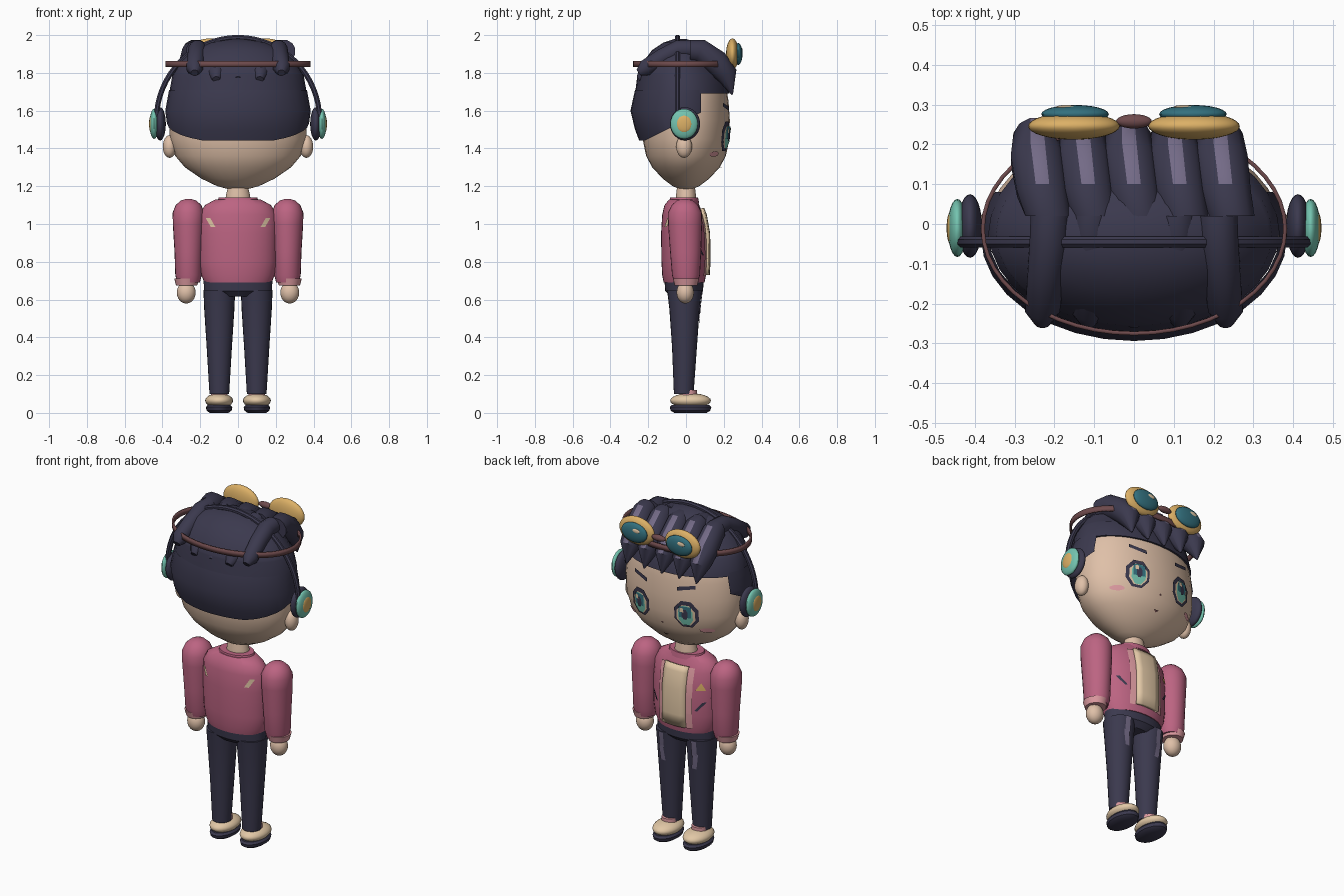
import bpy, bmesh
from math import sin, cos, pi, sqrt
from mathutils import Vector, Matrix

cube = bpy.data.objects.get("Cube")
if cube:
    bpy.data.objects.remove(cube)


def material(name, hex_code):
    srgb = [int(hex_code[i:i + 2], 16) / 255 for i in (0, 2, 4)]
    col = [c / 12.92 if c < 0.04 else ((c + 0.055) / 1.055) ** 2.4 for c in srgb] + [1]
    m = bpy.data.materials.new(name)
    m.use_nodes = True
    m.diffuse_color = col
    m.node_tree.nodes["Principled BSDF"].inputs["Base Color"].default_value = col
    return m


NAVY = material("navy", "3b394e")
SKIN = material("skin", "dfc0a8")
PINK = material("jacket pink", "bc6482")
BLUSH = material("light pink", "dc9aa0")
TEAL = material("teal", "74c4b0")
GOLD = material("gold", "dcb066")
LENS = material("deep teal", "33707e")
BROWN = material("strap brown", "6e4a4c")
LILAC = material("lilac", "736a86")
CREAM = material("cream", "e2c8a6")


def finish(name, bm, mat, extra=None, recalc=True):
    if recalc:
        bmesh.ops.recalc_face_normals(bm, faces=bm.faces)
    me = bpy.data.meshes.new(name)
    bm.to_mesh(me)
    bm.free()
    ob = bpy.data.objects.new(name, me)
    bpy.context.scene.collection.objects.link(ob)
    me.materials.append(mat)
    if extra:
        me.materials.append(extra)
    bpy.ops.object.select_all(action='DESELECT')
    ob.select_set(True)
    bpy.context.view_layer.objects.active = ob
    bpy.ops.object.shade_smooth_by_angle(angle=0.7)
    return ob


def bridge(bm, rings, caps=True):
    """Join successive vertex loops into a skin."""
    n = len(rings[0])
    for a, b in zip(rings, rings[1:]):
        for i in range(n):
            j = (i + 1) % n
            bm.faces.new((a[i], a[j], b[j], b[i]))
    if caps:
        bm.faces.new(rings[0])
        bm.faces.new(rings[-1])


def loft(name, prof, mat, x=0, n=32, caps=True, cuts=()):
    """Elliptical rings from (z, x radius, y radius, y centre)."""
    bm = bmesh.new()
    bridge(bm, [[bm.verts.new((x + rx * cos(2 * pi * i / n), cy + ry * sin(2 * pi * i / n), z))
                 for i in range(n)] for z, rx, ry, cy in prof], caps)
    for co, no in cuts:
        bmesh.ops.bisect_plane(bm, geom=bm.verts[:] + bm.edges[:] + bm.faces[:],
                               plane_co=co, plane_no=no, clear_outer=True)
    return finish(name, bm, mat)


def tube(name, path, side, mat, n=12, extra=None, rule=None):
    """Sweep a circle along (point, radius) pairs."""
    bm, rings = bmesh.new(), []
    pts = [Vector(p) for p, r in path]
    side = Vector(side)
    for i, (p, r) in enumerate(path):
        t = pts[min(i + 1, len(pts) - 1)] - pts[max(i - 1, 0)]
        up = t.cross(side).normalized()
        rings.append([bm.verts.new(pts[i] + r * (side * cos(a) + up * sin(a)))
                      for a in [2 * pi * (k + 0.5) / n for k in range(n)]])
    bridge(bm, rings)
    bmesh.ops.recalc_face_normals(bm, faces=bm.faces)
    if rule:
        for f in bm.faces:
            f.material_index = int(rule(f))
    return finish(name, bm, mat, extra)


def ball(name, loc, size, mat, seg=24):
    bm = bmesh.new()
    bmesh.ops.create_uvsphere(bm, u_segments=seg, v_segments=seg // 2, radius=1,
                              matrix=Matrix.Translation(loc) @ Matrix.Diagonal((*size, 1)))
    return finish(name, bm, mat)


def surface_y(prof, x, z, side):
    for a, b in zip(prof, prof[1:]):
        if a[0] <= z <= b[0]:
            t = (z - a[0]) / (b[0] - a[0])
            rx, ry, cy = [a[k] + t * (b[k] - a[k]) for k in (1, 2, 3)]
            return cy + side * ry * sqrt(max(0, 1 - (x / rx) ** 2))
    return 0


def decal(name, outline, prof, mat, off=0.006, side=1, shift=0):
    """Thin painted shape laid on a lofted body."""
    bm = bmesh.new()
    n = len(outline)
    mid = (sum(p[0] for p in outline) / n, sum(p[1] for p in outline) / n)
    vs = [bm.verts.new((x, surface_y(prof, x - shift, z, side) + side * off, z))
          for x, z in outline + [mid]]
    for i in range(n):
        f = bm.faces.new((vs[i], vs[(i + 1) % n], vs[n]))
        f.normal_update()
        if f.normal.y * side < 0:
            f.normal_flip()
    return finish(name, bm, mat, recalc=False)


def oval(x, z, rx, rz, n=8):
    return [(x + rx * cos(2 * pi * (i + 0.5) / n), z + rz * sin(2 * pi * (i + 0.5) / n)) for i in range(n)]


def box(x, z, w, h, lean=0):
    return [(x - w - lean, z - h), (x + w - lean, z - h), (x + w + lean, z + h), (x - w + lean, z + h)]


# Head and hair shells
head = [(z, 0.365 * f, 0.232 * f, 0) for z, f in (
    (1.183, 0.12), (1.2, 0.3), (1.24, 0.53), (1.3, 0.77), (1.36, 0.91), (1.45, 0.99),
    (1.55, 1), (1.65, 0.97), (1.75, 0.9), (1.85, 0.68))]
loft("head", head, SKIN)
loft("hair_cap", [(1.69, 0.365, 0.25, -0.02), (1.79, 0.347, 0.232, -0.025), (1.8, 0.34, 0.225, -0.03),
                  (1.86, 0.305, 0.195, -0.03), (1.92, 0.24, 0.15, -0.03), (1.96, 0.15, 0.09, -0.03),
                  (1.98, 0.04, 0.03, -0.03)], NAVY)
loft("hair_back", [(1.42, 0.345, 0.21, -0.03), (1.5, 0.372, 0.24, -0.03), (1.6, 0.385, 0.264, -0.03),
                   (1.71, 0.365, 0.245, -0.025)], NAVY, caps=False,
     cuts=[((0, 0.08, 1.6), (0, 1, 0)), ((0, -0.2, 1.45), (0, 0.45, -0.9)),
           ((0, 0, 1.443), (0, 0, -1))])

# Fringe and swept-back locks
for i in range(5):
    x = (i - 2) * 0.115
    tube("fringe_lock", [((x + 0.015, 0.02, 1.915), 0.06), ((x, 0.075, 1.915), 0.066),
                         ((x - 0.012, 0.16, 1.855), 0.07), ((x - 0.015, 0.215, 1.79), 0.06),
                         ((x - 0.01, 0.245, 1.685), 0.004)], (1, 0, 0), NAVY, extra=LILAC,
         rule=lambda f: abs(f.normal.x) < 0.2 and f.normal.z > 0.35 and f.normal.y > 0.2)
    low = 0 if i in (0, 4) else 0.035
    tube("back_lock", [((x * 0.92, 0.02, 1.925), 0.05), ((x * 0.93, -0.04, 1.925), 0.05),
                       ((x * 0.96, -0.12, 1.885 - low / 2), 0.048), ((x, -0.215, 1.825 - low), 0.045),
                       ((x, -0.25, 1.8 - low), 0.02)], (1, 0, 0), NAVY)

# Headphones
tube("headphone_band", [((0.432 * cos(a), -0.045, 1.55 + 0.437 * sin(a)), 0.015)
                        for a in [pi * k / 32 for k in range(33)]], (0, 1, 0), NAVY, n=8)
for s in (-1, 1):
    ball("ear", (s * 0.362, -0.01, 1.41), (0.036, 0.042, 0.06), SKIN)
    ball("ear_pad", (s * 0.412, -0.005, 1.53), (0.03, 0.08, 0.088), NAVY)
    ball("ear_cup", (s * 0.444, -0.01, 1.53), (0.024, 0.073, 0.08), TEAL)
    ball("ear_cup_button", (s * 0.46, -0.01, 1.53), (0.011, 0.042, 0.047), GOLD)

# Goggles on the hair
strap = loft("goggle_strap", [(z, 0.385, 0.268, -0.012) for z in (1.83, 1.862)], BROWN, n=48, caps=False)
strap.modifiers.new("thickness", 'SOLIDIFY').thickness = 0.01
ball("goggle_bridge", (0, 0.258, 1.9), (0.045, 0.018, 0.018), BROWN)
for s in (-1, 1):
    ball("goggle_rim", (s * 0.151, 0.246, 1.9), (0.115, 0.034, 0.082), GOLD, 32)
    ball("goggle_lens", (s * 0.148, 0.276, 1.9), (0.085, 0.023, 0.058), LENS)
    ball("goggle_glint", (s * 0.148 - 0.022, 0.294, 1.92), (0.026, 0.005, 0.013), CREAM)

# Face
for s in (-1, 1):
    x = s * 0.15
    decal("eye_outline", oval(x, 1.465, 0.072, 0.085), head, NAVY, 0.007)
    decal("eye_white", oval(x, 1.46, 0.055, 0.066), head, CREAM, 0.011)
    decal("iris", oval(x, 1.46, 0.043, 0.064), head, TEAL, 0.014)
    decal("iris_shade", box(x, 1.482, 0.034, 0.033), head, LENS, 0.016)
    decal("pupil", oval(x, 1.468, 0.018, 0.032), head, NAVY, 0.018)
    decal("eye_glint", box(x + 0.016, 1.495, 0.01, 0.012), head, CREAM, 0.02)
    decal("eyebrow", [(s * 0.1, 1.6), (s * 0.2, 1.622), (s * 0.2, 1.642), (s * 0.1, 1.622)], head, NAVY, 0.008)
    decal("cheek", oval(s * 0.245, 1.37, 0.036, 0.015), head, BLUSH, 0.006)
decal("nose", oval(0, 1.385, 0.007, 0.006), head, BROWN)
decal("mouth", [(-0.018, 1.305), (0.018, 1.305), (0, 1.293)], head, BROWN, 0.008)

# Neck and jacket body
loft("neck", [(1.08, 0.07, 0.055, 0), (1.13, 0.067, 0.055, 0), (1.16, 0.062, 0.052, 0), (1.21, 0.05, 0.045, 0)], SKIN)
torso = [(0.69, 0.178, 0.108, -0.01), (0.73, 0.195, 0.116, -0.01), (0.8, 0.205, 0.12, -0.01),
         (0.95, 0.206, 0.12, -0.012), (1.05, 0.203, 0.108, -0.018), (1.1, 0.175, 0.092, -0.022),
         (1.13, 0.12, 0.075, -0.015)]
loft("jacket_body", torso, PINK)
loft("jacket_collar", [(1.11, 0.112, 0.08, -0.01), (1.14, 0.102, 0.074, -0.01)], PINK)
panel_bm = bmesh.new()
grid = [[panel_bm.verts.new((x, surface_y(torso, x, z, 1) + 0.02, z)) for x in (-0.075, -0.04, 0, 0.04, 0.075)]
        for z in (0.73, 0.8, 0.95, 1.05, 1.085)]
for a, b in zip(grid, grid[1:]):
    for k in range(4):
        panel_bm.faces.new((a[k + 1], a[k], b[k], b[k + 1]))
panel = finish("shirt_panel", panel_bm, CREAM, recalc=False)
panel.modifiers.new("thickness", 'SOLIDIFY').thickness = 0.022
for s in (-1, 1):
    for z in (0.77, 0.86, 0.95, 1.03):
        decal("lapel", box(s * 0.09, z, 0.018, 0.046), torso, BLUSH, 0.008)
    decal("pocket", box(s * 0.148, 0.86, 0.008, 0.026, s * 0.02), torso, NAVY, 0.007)
    decal("back_mark", box(s * 0.145, 1.007, 0.012, 0.024, s * 0.014), torso, CREAM, 0.006, -1)
decal("badge", [(-0.175, 0.955), (-0.125, 0.955), (-0.15, 1.0)], torso, GOLD, 0.008)

# Arms, legs and shoes
leg = [(0.1, 0.052, 0.052, -0.012), (0.35, 0.067, 0.066, -0.008), (0.55, 0.08, 0.08, -0.008),
       (0.65, 0.084, 0.092, -0.008)]
for s in (-1, 1):
    loft("sleeve", [(0.69, 0.06, 0.062, 0), (0.73, 0.07, 0.074, 0), (0.85, 0.074, 0.082, -0.002),
                    (1.0, 0.083, 0.09, -0.005), (1.06, 0.084, 0.09, -0.006), (1.1, 0.068, 0.07, -0.006),
                    (1.125, 0.04, 0.042, -0.006), (1.133, 0.01, 0.01, -0.006)], PINK, s * 0.262, 24)
    loft("cuff", [(0.675, 0.056, 0.06, 0), (0.712, 0.066, 0.07, 0)], BLUSH, s * 0.272, 24)
    ball("hand", (s * 0.274, -0.004, 0.637), (0.05, 0.046, 0.058), SKIN)
    loft("trouser_leg", leg, NAVY, s * 0.099, 24)
    for z, lean in ((0.6, 0), (0.52, s * 0.006)):
        decal("trouser_highlight", box(s * 0.108, z, 0.016, 0.045, lean), leg, LILAC, 0.005, 1, s * 0.099)
    loft("sock", [(0.07, 0.046, 0.046, 0.012), (0.12, 0.043, 0.046, 0.012)], BLUSH, s * 0.099, 20)
    ball("shoe", (s * 0.1, 0.024, 0.065), (0.074, 0.108, 0.039), CREAM)
    loft("sole", [(0, 0.05, 0.085, 0.024), (0.012, 0.066, 0.105, 0.024), (0.03, 0.07, 0.11, 0.024),
                  (0.042, 0.06, 0.1, 0.024)], NAVY, s * 0.1, 24)
loft("hips", [(0.615, 0.11, 0.07, -0.01), (0.645, 0.18, 0.1, -0.01), (0.7, 0.182, 0.104, -0.01)], NAVY)
